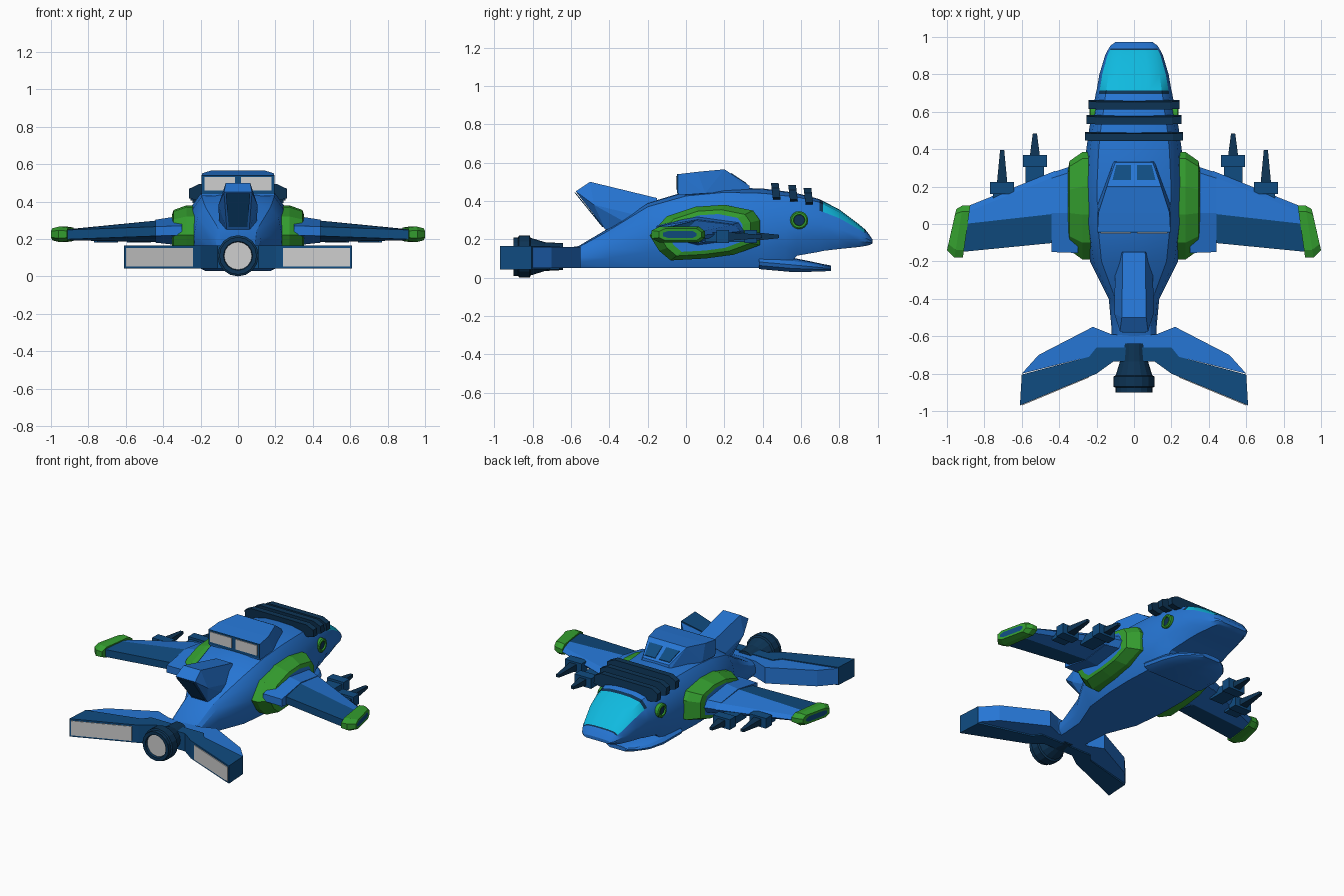
import bpy, bmesh, math
from mathutils import Vector

if "Cube" in bpy.data.objects:
    bpy.data.objects.remove(bpy.data.objects["Cube"])


def material(name, rgb):
    m = bpy.data.materials.new(name)
    m.diffuse_color = (*rgb, 1)
    m.use_nodes = True
    m.node_tree.nodes["Principled BSDF"].inputs["Base Color"].default_value = m.diffuse_color
    return m


BLUE = material("blue", (0.019, 0.18, 0.66))
DARK = material("dark_blue", (0.005, 0.072, 0.22))
NAVY = material("navy", (0.004, 0.034, 0.09))
GREEN = material("green", (0.034, 0.34, 0.028))
CYAN = material("cyan_glass", (0.005, 0.49, 0.74))
GREY = material("light_grey", (0.62, 0.62, 0.62))


def finish(name, bm, mats, mirror=False, smooth=0):
    bmesh.ops.recalc_face_normals(bm, faces=bm.faces)
    me = bpy.data.meshes.new(name)
    bm.to_mesh(me)
    bm.free()
    ob = bpy.data.objects.new(name, me)
    bpy.context.collection.objects.link(ob)
    for m in mats:
        me.materials.append(m)
    if smooth:
        bpy.ops.object.select_all(action='DESELECT')
        ob.select_set(True)
        bpy.context.view_layer.objects.active = ob
        bpy.ops.object.shade_smooth_by_angle(angle=math.radians(smooth))
    if mirror:
        ob.modifiers.new("mirror", 'MIRROR')
    return ob


def loft(name, rings, mats, rule=lambda i, j: 0, caps=(0, 0), **kw):
    """Skin a list of closed rings; rule(ring, segment) picks the colour."""
    bm = bmesh.new()
    vs = [[bm.verts.new(p) for p in r] for r in rings]
    n = len(vs[0])
    for i in range(len(vs) - 1):
        for j in range(n):
            k = (j + 1) % n
            f = bm.faces.new((vs[i][j], vs[i][k], vs[i + 1][k], vs[i + 1][j]))
            f.material_index = rule(i, j)
    for ring, c in ((vs[0], caps[0]), (vs[-1], caps[1])):
        bm.faces.new(ring).material_index = c
    return finish(name, bm, mats, **kw)


def hull(name, pts, mat, both=False, mirror=False):
    """Convex solid; both=True also adds each point's mirror image."""
    bm = bmesh.new()
    for x, y, z in pts:
        bm.verts.new((x, y, z))
        if both:
            bm.verts.new((-x, y, z))
    r = bmesh.ops.convex_hull(bm, input=bm.verts)
    junk = [v for v in bm.verts if not v.link_faces]
    bmesh.ops.delete(bm, geom=junk, context='VERTS')
    bmesh.ops.dissolve_limit(bm, angle_limit=0.02, verts=bm.verts, edges=bm.edges)
    return finish(name, bm, [mat], mirror)


def box(name, x, y, z, mat, mirror=False):
    return hull(name, [(a, b, c) for a in x for b in y for c in z], mat, mirror=mirror)


def prism(name, poly, z0, z1, mat, mirror=False):
    return loft(name, [[(x, y, z) for x, y in poly] for z in (z0, z1)], [mat], mirror=mirror)


# Fuselage: body cross-section swept through (y, bottom, top, half width)
HALF = [(0, 1), (.4, .99), (.74, .94), (.92, .78), (1, .5), (.97, .25), (.8, 0), (0, 0)]
SEC = HALF + [(-u, v) for u, v in reversed(HALF[1:-1])]


def body_ring(y, zb, zt, w):
    return [(u * w, y, zb + v * (zt - zb)) for u, v in SEC]


stations = [(-.66, .05, .15, .12), (-.56, .05, .165, .12), (-.40, .05, .26, .135),
            (-.2, .05, .39, .235), (0, .05, .45, .262), (.2, .05, .47, .268),
            (.4, .05, .465, .255), (.52, .06, .45, .238), (.58, .115, .44, .225),
            (.695, .135, .41, .205), (.715, .14, .40, .2), (.80, .15, .355, .185),
            (.90, .16, .28, .155), (.93, .165, .255, .14), (.937, .166, .248, .136),
            (.955, .17, .225, .125), (.972, .178, .2, .1)]


def glass_rule(i, j):
    if j in (0, 1, 2, 11, 12, 13):
        y = (stations[i][0] + stations[i + 1][0]) / 2
        if .715 < y < .93:
            return 1
        if .695 < y < .937:
            return 2
    return 0


loft("fuselage", [body_ring(*s) for s in stations], [BLUE, CYAN, NAVY], glass_rule, smooth=28)

# Lower jaw under the nose
jaw = [(.38, .045, .12, .24), (.55, .03, .105, .22), (.65, .031, .085, .185),
       (.72, .033, .07, .125), (.755, .036, .064, .07)]
loft("lower_jaw", [body_ring(*s) for s in jaw], [BLUE], smooth=28)

# Three raised bands over the head
for y, w, zt in ((.465, .262, .493), (.555, .254, .482), (.635, .242, .467)):
    half = [(w * .8, zt), (w, zt - .025), (w, zt - .075), (w - .04, zt - .085)]
    prof = half + [(-a, b) for a, b in reversed(half)]
    loft("head_band", [[(a, y + d - (b - zt) * .12, b) for a, b in prof] for d in (-.022, .018)], [NAVY])


# Portholes
def disc_ring(axis, centre, d, r, n=16):
    cs = [(r * math.cos(2 * math.pi * k / n), r * math.sin(2 * math.pi * k / n)) for k in range(n)]
    a, b = centre
    return [(d, a + c, b + s) if axis == 'x' else (a + c, d, b + s) for c, s in cs]


loft("porthole", [disc_ring('x', (.59, .3), d, r) for d, r in
                  ((.17, .047), (.232, .047), (.238, .04), (.238, .03), (.228, .028))],
     [GREEN, NAVY], caps=(0, 1), mirror=True)

# Dorsal intake cabin with front windows and rear openings
hull("dorsal_cabin", [(.195, -.04, .43), (.195, -.04, .54), (.195, .1, .44), (.19, .06, .552),
                      (.145, .2, .565), (.1, .33, .48), (.11, .335, .45)], BLUE, both=True)
win = [(.015, .235), (.115, .235), (.095, .315), (.015, .315)]
loft("cabin_window", [[(x, y, .565 - (y - .2) * .654 + d) for x, y in win] for d in (-.004, .004)],
     [DARK], mirror=True)
box("intake_frame", (-.195, .195), (-.046, -.038), (.44, .54), DARK)
box("intake_opening", (.015, .18), (-.051, -.045), (.46, .53), GREY, mirror=True)

# Dorsal fin with darker rear face
hull("dorsal_fin", [(.1, -.15, .3), (.06, -.15, .415), (.105, -.48, .38), (.065, -.5, .5),
                    (.075, -.575, .45), (.06, -.42, .25), (.1, -.3, .28)], BLUE, both=True)
hull("fin_rear_panel", [(.065, -.575, .443), (.065, -.581, .443), (.05, -.43, .265),
                        (.05, -.437, .265)], DARK, both=True)

# Green wing-root collar around each wing
collar = [(-.19, .22), (-.1, .32), (.05, .37), (.2, .38), (.35, .35), (.385, .3),
          (.385, .17), (.25, .12), (.1, .1), (-.08, .09), (-.14, .14)]
loft("wing_collar", [[(x, .1 + (y - .1) * s, .23 + (z - .23) * s) for y, z in collar]
                     for x, s in ((.2, 1), (.275, 1), (.345, .83), (.352, .68))],
     [GREEN, BLUE], caps=(0, 1), mirror=True)


# Wings: blue front, dark blue rear half
def wing_ring(x, le, ridge, te, zt, zb, sweep=0):
    zm = (zt + zb) / 2
    return [(x, le, zm), (x, le - .03, zm + (zt - zm) * .6), (x + sweep / 2, ridge, zt),
            (x + sweep, te, zm + .025), (x + sweep, te, zm - .025),
            (x + sweep / 2, ridge, zb), (x, le - .03, zm - (zm - zb) * .6)]


loft("wing_root", [wing_ring(.3, .32, .06, -.155, .325, .165), wing_ring(.44, .275, .06, -.15, .303, .18)],
     [BLUE], mirror=True)
loft("wing", [wing_ring(.42, .285, .055, -.1, .3, .183), wing_ring(.89, .095, -.0, -.15, .252, .193, .04)],
     [BLUE, DARK], lambda i, j: int(j in (2, 3, 4)), mirror=True)


# Wing-tip caps
def tip_ring(x0, x1, y0, y1, h):
    ts = [(0, .4), (.12, 1), (.85, 1), (1, .5), (1, -.5), (.85, -1), (.12, -1), (0, -.4)]
    return [(x0 + (x1 - x0) * t, y0 + (y1 - y0) * t, .225 + s * h) for t, s in ts]


loft("wing_tip", [tip_ring(.875, .915, .1, -.18, .036), tip_ring(.915, .96, .1, -.18, .042),
                  tip_ring(.95, 1.0, .08, -.14, .032), tip_ring(.956, .995, .055, -.12, .018)],
     [GREEN, DARK], caps=(0, 1), mirror=True)

# Wing guns: mount, collar block and tapered barrel
for x, y0, y1, tip in ((.53, .17, .37, .485), (.705, .1, .225, .395)):
    box("gun_mount", (x - .05, x + .05), (y0, y1 - .05), (.185, .235), DARK, mirror=True)
    box("gun_block", (x - .064, x + .064), (y1 - .065, y1), (.18, .25), DARK, mirror=True)
    loft("gun_barrel", [[(x + a * r, y, .215 + b * r * .8) for a, b in ((1, 1), (-1, 1), (-1, -1), (1, -1))]
                        for y, r in ((y1 - .03, .03), (tip, .011))], [NAVY], mirror=True)

# Tail wings: blue leading part, dark trailing part, grey exhaust panels
prism("tail_front", [(0, -.6), (.12, -.59), (.22, -.55), (.51, -.7), (.6, -.8), (.24, -.71),
                     (.2, -.66), (0, -.66)], .05, .16, BLUE, True)
prism("tail_rear", [(0, -.66), (.2, -.66), (.24, -.71), (.6, -.805), (.61, -.97), (.2, -.8),
                    (.11, -.735), (0, -.735)], .042, .165, DARK, True)
prism("tail_exhaust", [(.24, -.81), (.24, -.821), (.598, -.97), (.598, -.96)], .053, .153, GREY, True)

# Main engine nozzle
loft("engine_nozzle", [disc_ring('y', (0, .11), y, r) for y, r in
                       ((-.64, .07), (-.735, .075), (-.81, .098), (-.815, .11), (-.87, .11), (-.875, .1),
                        (-.9, .1), (-.9, .078), (-.885, .074))],
     [NAVY, GREY], caps=(0, 1))
